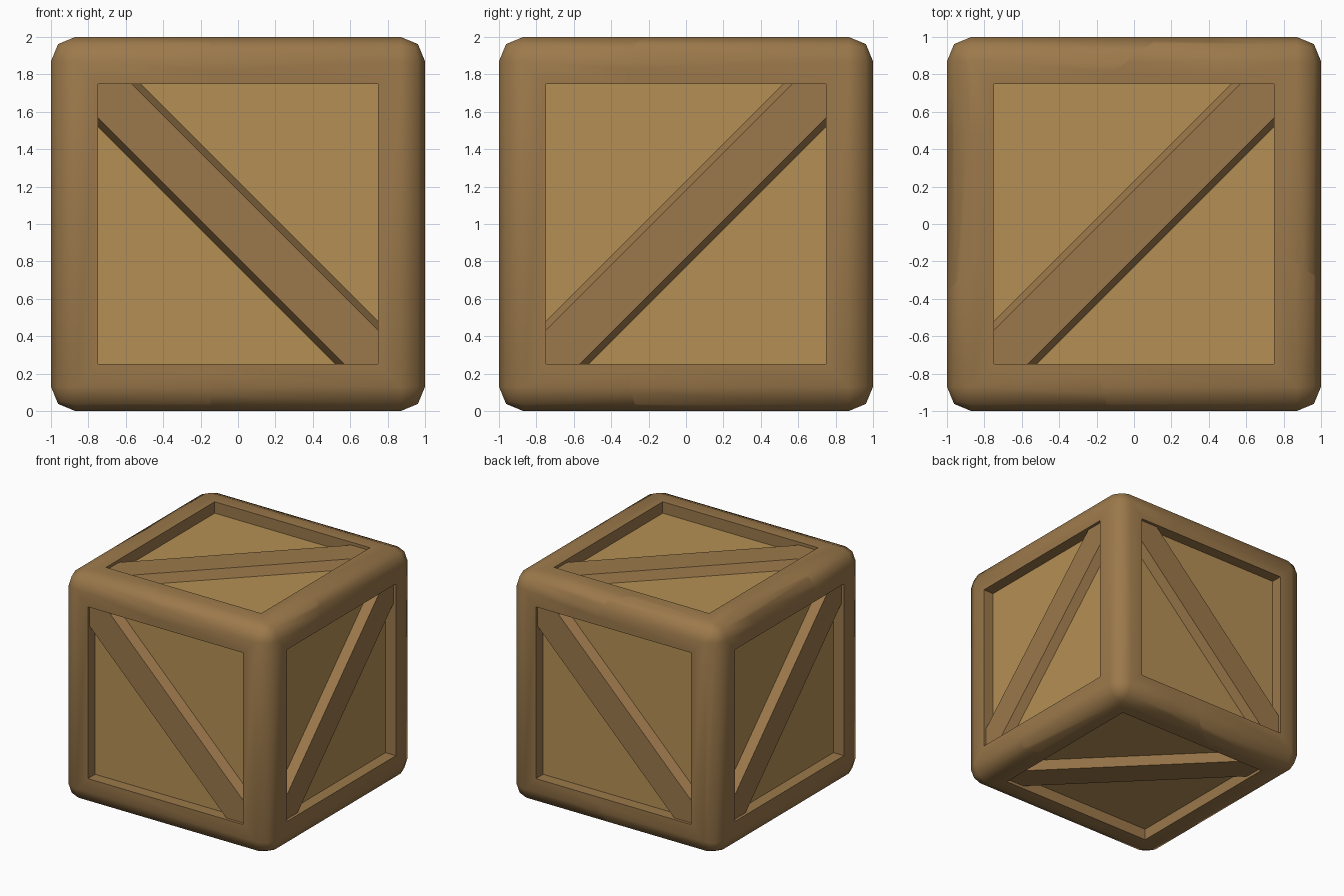
import bpy, bmesh
from mathutils import Vector

if "Cube" in bpy.data.objects:
    bpy.data.objects.remove(bpy.data.objects["Cube"])


def material(name, color):
    m = bpy.data.materials.new(name)
    m.diffuse_color = (*color, 1)
    m.use_nodes = True
    m.node_tree.nodes["Principled BSDF"].inputs["Base Color"].default_value = m.diffuse_color
    return m


MATS = [material("frame_wood", (0.33, 0.19, 0.07)),
        material("panel_wood", (0.46, 0.28, 0.09))]


def add_object(name, bm):
    mesh = bpy.data.meshes.new(name)
    bm.to_mesh(mesh)
    bm.free()
    for m in MATS:
        mesh.materials.append(m)
    ob = bpy.data.objects.new(name, mesh)
    bpy.context.collection.objects.link(ob)
    return ob


# Crate body: rounded cube with a sunken panel on every side
bm = bmesh.new()
bmesh.ops.create_cube(bm, size=2)
bmesh.ops.bevel(bm, geom=bm.edges[:], offset=0.13, segments=2,
                profile=0.5, affect='EDGES')
sides = [f for f in bm.faces if f.calc_area() > 2]
bmesh.ops.inset_individual(bm, faces=sides, thickness=0.17)
panels = bmesh.ops.extrude_discrete_faces(bm, faces=sides)["faces"]
for f in panels:
    f.normal_update()
    f.material_index = 1
    bmesh.ops.translate(bm, verts=f.verts[:], vec=f.normal * -0.10)
body = add_object("crate_body", bm)

# Diagonal braces with sloping sides: (side normal, brace direction)
BRACES = [((0, -1, 0), (1, 0, -1)), ((0, 1, 0), (1, 0, 1)),
          ((1, 0, 0), (0, 1, 1)), ((-1, 0, 0), (0, -1, 1)),
          ((0, 0, 1), (1, 1, 0)), ((0, 0, -1), (1, -1, 0))]
bm = bmesh.new()
for n, d in BRACES:
    n, d = Vector(n), Vector(d).normalized()
    w = n.cross(d)
    section = [(-0.171, 0.88), (0.171, 0.88), (0.127, 0.975), (-0.127, 0.975)]
    ends = [[bm.verts.new(w * a + n * h + d * s) for a, h in section]
            for s in (-1.06, 1.06)]
    bm.faces.new(ends[0])
    bm.faces.new(ends[1][::-1])
    for i in range(4):
        j = (i + 1) % 4
        bm.faces.new((ends[0][j], ends[0][i], ends[1][i], ends[1][j]))
bmesh.ops.recalc_face_normals(bm, faces=bm.faces[:])
braces = add_object("braces", bm)
braces.hide_render = True

# Join body and braces into one solid
mod = body.modifiers.new("join", 'BOOLEAN')
mod.operation = 'UNION'
mod.solver = 'EXACT'
mod.object = braces
graph = bpy.context.evaluated_depsgraph_get()
solid = bpy.data.meshes.new_from_object(body.evaluated_get(graph))
bpy.data.objects.remove(body)
bpy.data.objects.remove(braces)

# Crack pattern seen from above
A, B, C, D, E = (-0.355, -0.18), (0.54, 0.01), (-0.59, 0.06), (-0.69, 0.39), (-0.88, 0.49)
FRONT, RIGHT, BACK1, BACK2 = (-0.137, -1), (1, -0.3), (0.40, 1), (0.14, 1)
BACK3, LEFT1, LEFT2 = (-0.90, 1), (-1, 0.5), (-1, -0.36)
CELLS = {
    "crate_piece_front_right": [A, FRONT, (1, -1), RIGHT, B],
    "crate_piece_right": [B, RIGHT, (1, 1), BACK1],
    "crate_piece_middle": [A, B, BACK1, BACK2, D, C],
    "crate_piece_front_left": [A, C, LEFT2, (-1, -1), FRONT],
    "crate_piece_left": [C, D, E, LEFT1, LEFT2],
    "crate_piece_back": [D, BACK2, BACK3, E],
    "crate_piece_back_corner": [E, BACK3, (-1, 1), LEFT1],
}


def on_border(p, q):
    return any(abs(p[k]) == 1 and p[k] == q[k] for k in (0, 1))


# Cut each piece out of the solid with upright planes and cap the cuts
for name, cell in CELLS.items():
    bm = bmesh.new()
    bm.from_mesh(solid)
    bmesh.ops.triangulate(bm, faces=bm.faces[:])
    mid = sum((Vector((*p, 0)) for p in cell), Vector()) / len(cell)
    for p, q in zip(cell, cell[1:] + cell[:1]):
        if on_border(p, q):
            continue
        co = Vector((*p, 0))
        no = Vector((q[1] - p[1], p[0] - q[0], 0)).normalized()
        if no.dot(mid - co) > 0:
            no.negate()
        bmesh.ops.bisect_plane(bm, geom=bm.verts[:] + bm.edges[:] + bm.faces[:],
                               dist=1e-5, plane_co=co, plane_no=no, clear_outer=True)
        rim = [e for e in bm.edges if e.is_boundary]
        for e in rim:
            e.smooth = False
        caps = bmesh.ops.holes_fill(bm, edges=rim, sides=0)["faces"]
        for f in caps:
            f.material_index = 0
        bmesh.ops.triangulate(bm, faces=caps)
    bmesh.ops.recalc_face_normals(bm, faces=bm.faces[:])
    bmesh.ops.translate(bm, verts=bm.verts[:], vec=(0, 0, 1))
    ob = add_object(name, bm)
    ob.select_set(True)
    bpy.context.view_layer.objects.active = ob

bpy.data.meshes.remove(solid)
bpy.ops.object.shade_smooth_by_angle(angle=0.87)
